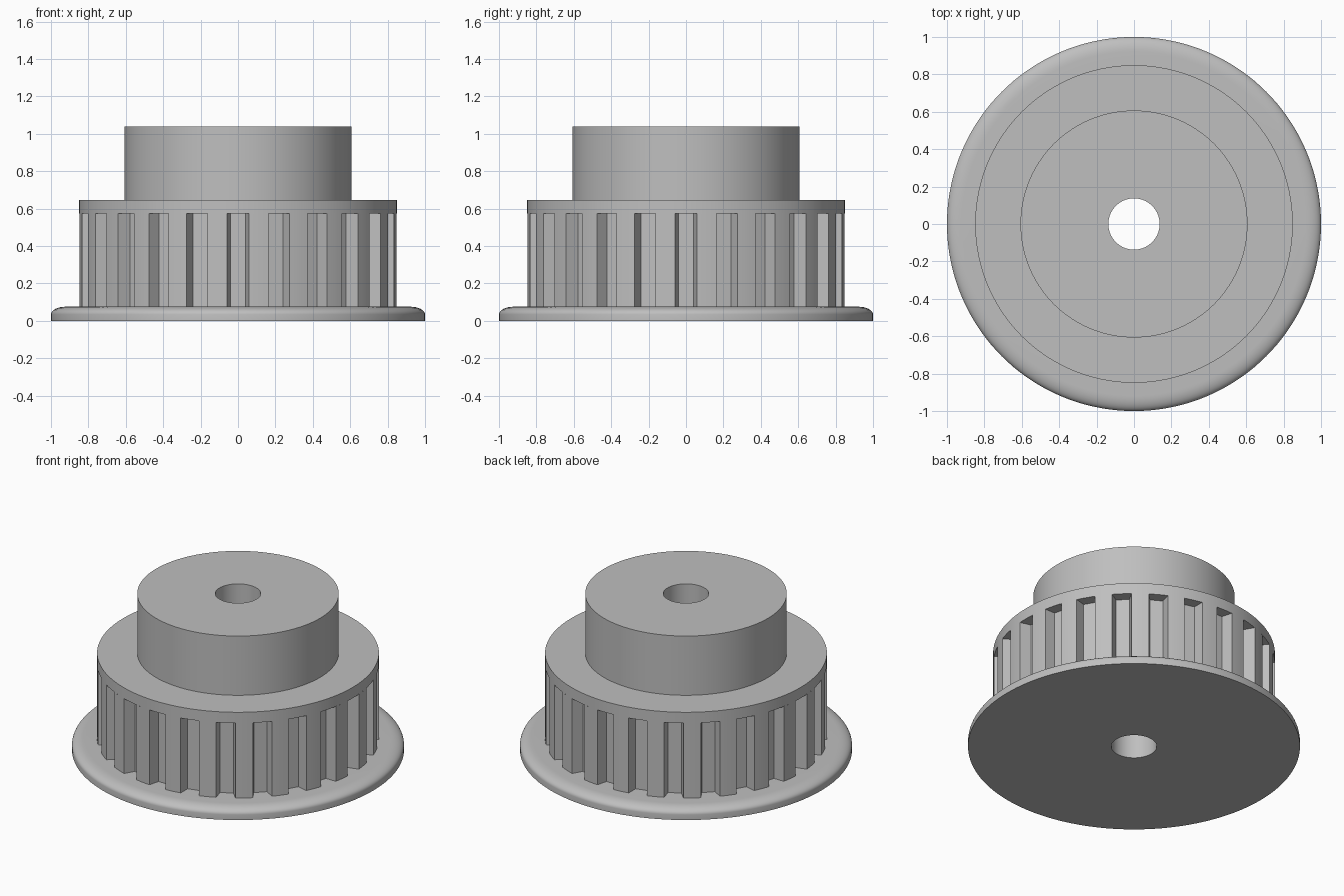
import bpy
import bmesh
from math import sin, cos, pi, radians

cube = bpy.data.objects.get("Cube")
if cube:
    bpy.data.objects.remove(cube, do_unlink=True)

TEETH, SEGMENTS = 24, 144
BORE, HUB_R, RIM_R, ROOT_R = 0.137, 0.607, 0.849, 0.778
FLANGE_TOP, GROOVE_TOP, RIM_TOP, HUB_TOP = 0.076, 0.574, 0.646, 1.04

steel = bpy.data.materials.new("grey_metal")
steel.use_nodes = True
grey = (0.52, 0.52, 0.52, 1)
steel.diffuse_color = grey
steel.node_tree.nodes["Principled BSDF"].inputs["Base Color"].default_value = grey


def skin(name, rings, closed=True):
    """Join successive rings of points with quads, facing outward."""
    bm = bmesh.new()
    loops = [[bm.verts.new(p) for p in ring] for ring in rings]
    for low, high in zip(loops, loops[1:]):
        for i in range(len(low)):
            j = (i + 1) % len(low)
            bm.faces.new((low[i], low[j], high[j], high[i]))
    mesh = bpy.data.meshes.new(name)
    bm.to_mesh(mesh)
    bm.free()
    mesh.materials.append(steel)
    obj = bpy.data.objects.new(name, mesh)
    bpy.context.collection.objects.link(obj)
    bpy.ops.object.select_all(action="DESELECT")
    obj.select_set(True)
    bpy.context.view_layer.objects.active = obj
    bpy.ops.object.shade_smooth_by_angle(angle=radians(30))
    return obj


def lathe(name, profile):
    """Turn a radius/height profile around the z axis."""
    turns = [2 * pi * i / SEGMENTS for i in range(SEGMENTS)]
    return skin(name, [[(r * cos(a), r * sin(a), z) for a in turns]
                       for r, z in profile])


# Bottom flange with a rounded upper lip
lip = [(0.92 + 0.08 * cos(t), 0.035 + (FLANGE_TOP - 0.035) * sin(t))
       for t in (pi / 2 * k / 8 for k in range(9))]
lathe("flange", [(BORE, 0), (1, 0)] + lip + [(ROOT_R - 0.01, FLANGE_TOP)])

# Toothed rim: tapered grooves between rounded tooth lands
pitch = 2 * pi / TEETH
floor_half, mouth_half = 0.04 / ROOT_R, 0.059 / RIM_R
outline = []
for k in range(TEETH):
    mid = k * pitch
    outline += [(ROOT_R, mid - floor_half), (ROOT_R, mid + floor_half)]
    land = pitch - 2 * mouth_half
    outline += [(RIM_R, mid + mouth_half + land * s / 4) for s in range(5)]
skin("toothed_rim", [[(r * cos(a), r * sin(a), z) for r, a in outline]
                     for z in (FLANGE_TOP, GROOVE_TOP)])

# Plain shoulder above the grooves
lathe("shoulder", [(ROOT_R - 0.01, GROOVE_TOP), (RIM_R, GROOVE_TOP),
                   (RIM_R, RIM_TOP), (HUB_R, RIM_TOP)])

# Hub with the through bore
lathe("hub", [(HUB_R, RIM_TOP), (HUB_R, HUB_TOP), (BORE, HUB_TOP), (BORE, 0)])
